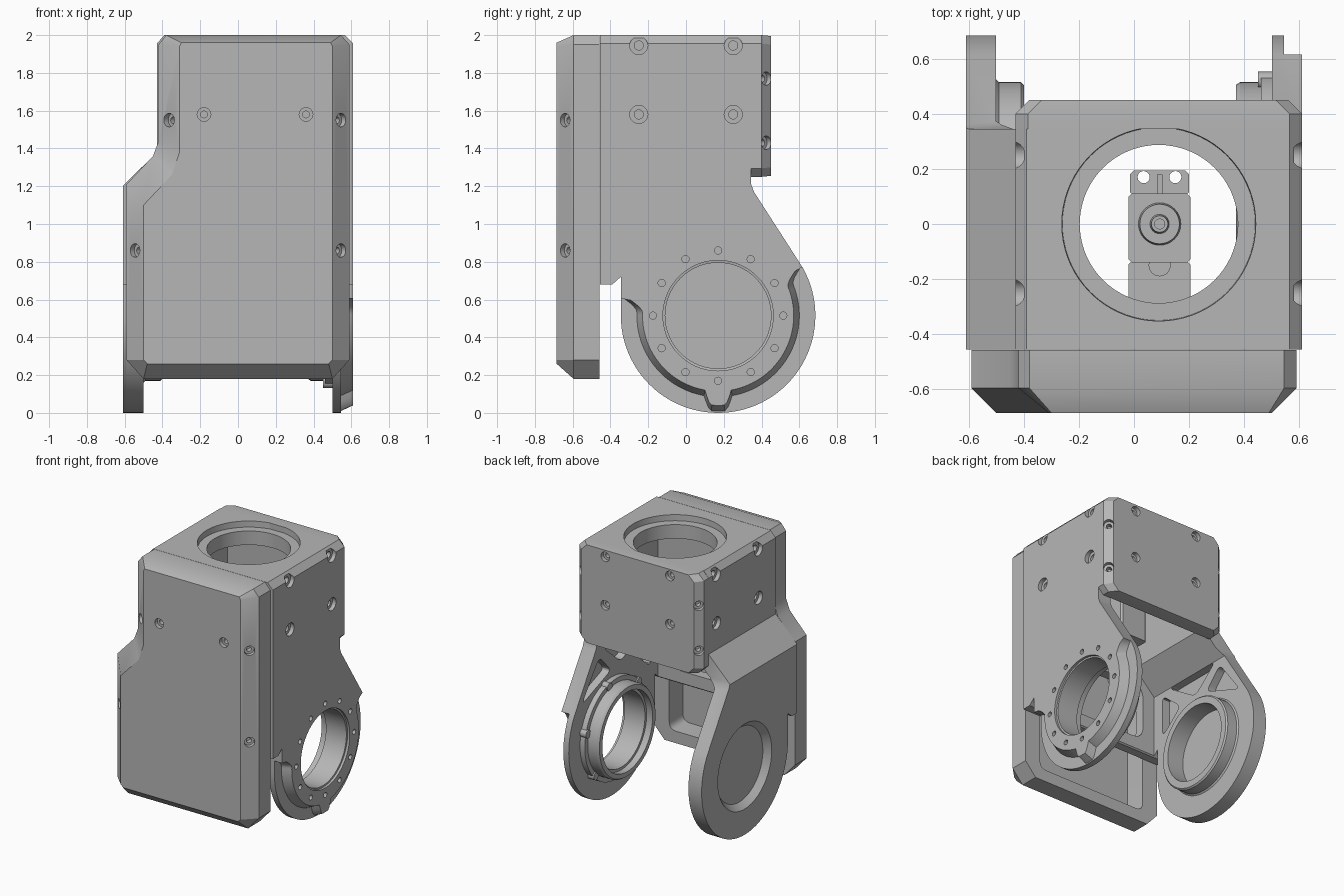
import bpy, bmesh, math
from mathutils import Vector

cube = bpy.data.objects.get("Cube")
if cube:
    bpy.data.objects.remove(cube, do_unlink=True)

grey = bpy.data.materials.new("machined_grey")
grey.use_nodes = True
GREY = (0.47, 0.47, 0.47, 1)
grey.diffuse_color = GREY
next(n for n in grey.node_tree.nodes if n.type == 'BSDF_PRINCIPLED').inputs["Base Color"].default_value = GREY

HUB_Y, HUB_Z, ARM_R = 0.17, 0.515, 0.515
BODY_X = 0.09


def make(name, rings, closed_ring=False):
    """Skin a list of equal-length point loops; cap the ends or close the tube."""
    bm = bmesh.new()
    loops = [[bm.verts.new(p) for p in ring] for ring in rings]
    n = len(loops[0])
    pairs = list(zip(loops, loops[1:]))
    if closed_ring:
        pairs.append((loops[-1], loops[0]))
    else:
        bm.faces.new(loops[0])
        bm.faces.new(loops[-1])
    for a, b in pairs:
        for i in range(n):
            j = (i + 1) % n
            bm.faces.new((a[i], a[j], b[j], b[i]))
    bmesh.ops.recalc_face_normals(bm, faces=bm.faces)
    mesh = bpy.data.meshes.new(name)
    bm.to_mesh(mesh)
    bm.free()
    mesh.materials.append(grey)
    obj = bpy.data.objects.new(name, mesh)
    bpy.context.scene.collection.objects.link(obj)
    return obj


def loft(name, axis, sections):
    place = {'x': lambda t, u, v: (t, u, v), 'y': lambda t, u, v: (u, t, v), 'z': lambda t, u, v: (u, v, t)}[axis]
    return make(name, [[place(t, u, v) for u, v in pts] for t, pts in sections])


def prism(name, axis, pts, a, b):
    return loft(name, axis, [(a, pts), (b, pts)])


def rect(u0, u1, v0, v1):
    return [(u0, v0), (u1, v0), (u1, v1), (u0, v1)]


def clipped(u0, u1, v0, v1, c):
    return [(u0 + c, v0), (u1 - c, v0), (u1, v0 + c), (u1, v1 - c),
            (u1 - c, v1), (u0 + c, v1), (u0, v1 - c), (u0, v0 + c)]


def rounded(pts, r, steps=5):
    out = []
    for i, p in enumerate(pts):
        p = Vector(p)
        a = p + (Vector(pts[i - 1]) - p).normalized() * r
        b = p + (Vector(pts[(i + 1) % len(pts)]) - p).normalized() * r
        for k in range(steps + 1):
            t = k / steps
            out.append(tuple(a * (1 - t) ** 2 + p * 2 * t * (1 - t) + b * t * t))
    return out


def lathe(name, origin, direction, profile, sides=48, tube=False):
    """Stacked circles (radius, distance along the direction)."""
    d = Vector(direction).normalized()
    q = d.to_track_quat('Z', 'Y')
    o = Vector(origin)
    ring = [2 * math.pi * i / sides for i in range(sides)]
    return make(name, [[o + q @ Vector((r * math.cos(a), r * math.sin(a), t)) for a in ring]
                       for r, t in profile], tube)


def boolean(obj, tools, operation='DIFFERENCE'):
    for tool in tools:
        tool.hide_render = True
        mod = obj.modifiers.new("cut", 'BOOLEAN')
        mod.operation, mod.solver, mod.object = operation, 'EXACT', tool
    bpy.context.view_layer.update()
    mesh = bpy.data.meshes.new_from_object(obj.evaluated_get(bpy.context.evaluated_depsgraph_get()))
    obj.modifiers.clear()
    obj.data = mesh
    for tool in tools:
        bpy.data.objects.remove(tool, do_unlink=True)


def screw_hole(origin, direction, r=0.036):
    return lathe("screw_cutter", origin, direction,
                 [(r / 2, -0.07), (r / 2, -0.03), (r, -0.03), (r, 0.1)], 20)


def arc(r, a0, a1, n):
    for i in range(n + 1):
        a = math.radians(a0 + (a1 - a0) * i / n)
        yield (HUB_Y + r * math.cos(a), HUB_Z + r * math.sin(a))


# Yoke body: front outline crossed with the side outline
body = prism("yoke_body", 'y', [(-.61, -.05), (.61, -.05), (.61, 1.955), (.565, 2), (-.39, 2),
                                (-.43, 1.955), (-.43, 1.38), (-.61, 1.2)], -.6, .8)
side = [(-.455, .68), (-.39, .68), (-.345, .72)] + list(arc(ARM_R, 180, 389.5, 56))
side += [(.36, 1.17), (.345, 1.21), (.345, 2.1), (-.455, 2.1)]
boolean(body, [prism("side_outline", 'x', side, -.8, .8)], 'INTERSECT')

# Hollow between the arms, front window, top opening
cuts = [prism("cavity", 'y', [(-.5, -.1), (.5, -.1), (.5, 1.85), (-.33, 1.85), (-.33, 1.32), (-.5, 1.15)], -.38, .9),
        prism("window", 'y', rounded(rect(-.4, .4, .78, 1.2), .1), -.6, -.3),
        lathe("top_opening", (BODY_X, 0, 0), (0, 0, 1),
              [(.287, 1.7), (.287, 1.955), (.35, 1.955), (.357, 2.1)], 72)]

# Bearing bore, blind cup and shallow outer dish
hub = (0, HUB_Y, HUB_Z)
cuts += [lathe("bore", hub, (1, 0, 0), [(.28, .3), (.28, .59), (.292, .592), (.292, .8)], 72),
         lathe("cup", hub, (1, 0, 0), [(.285, -.535), (.285, -.3)], 72),
         lathe("dish", hub, (1, 0, 0), [(.28, -.565), (.33, -.62), (.33, -.7)], 72)]

# Stepped flange around the bored arm, with a pointer at the bottom


def step_outline(r):
    pts = []
    for a in range(170, 391, 2):
        bump = max(0, min(1, (10 - abs(a - 270)) / 5))
        flare = max(0, 1 - min(a - 170, 390 - a) / 8) ** 2
        rr = r + 0.075 * bump + 0.07 * flare
        pts.append((rr, a))
    ring = [next(arc(rr, a, a, 1)) for rr, a in pts]
    return ring + list(arc(.75, 390, 170, 30))


cuts.append(loft("flange_step", 'x', [(.545, step_outline(.43)), (.61, step_outline(.4)), (.7, step_outline(.4))]))
for y, z in arc(.345, 0, 330, 11):
    cuts.append(lathe("bolt_cutter", (.61, y, z), (1, 0, 0), [(.019, -.06), (.019, .1)], 16))

# Lightening pockets inside both arms
pockets = [[(-.29, .8), (-.29, 1.12), (-.1, .96)], [(-.22, 1.15), (.27, 1.15), (.06, .97)],
           [(.32, 1.1), (.53, .82), (.18, .95)]]
for tri in pockets:
    for s in (-1, 1):
        cuts.append(prism("pocket", 'x', rounded(tri, .05), s * .4, s * .56))

# Side screws on both faces
for x, s in ((.61, 1), (-.43, -1)):
    for y in (-.25, .25):
        for z in (1.58, 1.945):
            cuts.append(screw_hole((x, y, z), (s, 0, 0), .048))
boolean(body, cuts)

# Bearing seats on the inner arm faces
lathe("bored_arm_seat", hub, (1, 0, 0), [(.28, .505), (.38, .505), (.38, .46), (.345, .46), (.345, .385),
                                        (.335, .37), (.3, .37), (.3, .42), (.28, .42)], 72, True)
lathe("blind_arm_seat", hub, (1, 0, 0), [(.285, -.505), (.36, -.505), (.345, -.49), (.345, -.41),
                                        (.335, -.4), (.285, -.4)], 72, True)
for k in range(6):
    y, z = list(arc(.365, 15, 315, 5))[k]
    lathe("seat_lug", (.45, y, z), (1, 0, 0), [(.03, 0), (.03, .055)], 16)

# Front cover with bevelled rim and hollow back
outer = [(-.5, .18), (.5, .18), (.59, .28), (.59, 1.95), (.545, 2), (-.38, 2), (-.42, 1.95),
         (-.42, 1.44), (-.45, 1.36), (-.59, 1.21), (-.59, .28)]
inner = [(-.48, .26), (.48, .26), (.5, .28), (.5, 1.94), (.49, 1.96), (-.3, 1.96), (-.31, 1.94),
         (-.31, 1.38), (-.35, 1.26), (-.5, 1.1), (-.5, .28)]
cover = loft("front_cover", 'y', [(-.457, outer), (-.595, outer), (-.685, inner)])
hollow = [(-.46, .27), (.46, .27), (.46, 1.85), (-.28, 1.85), (-.28, 1.3), (-.46, 1.1)]
cuts = [prism("cover_hollow", 'y', rounded(hollow, .06), -.62, -.3)]
for x in (-.18, .36):
    cuts.append(screw_hole((x, -.685, 1.58), (0, -1, 0)))
for x, z, s in ((-.365, 1.55, -1), (.545, 1.55, 1), (-.545, .86, -1), (.545, .86, 1)):
    cuts.append(screw_hole((x, -.64, z), (s, -1, 0)))
boolean(cover, cuts)

# Rear cover plate
rear = loft("rear_cover", 'y', [(.345, clipped(-.43, .61, 1.25, 2, .045)), (.4, clipped(-.43, .61, 1.25, 2, .045)),
                                (.45, clipped(-.38, .56, 1.255, 1.995, .045))])
cuts = [screw_hole((x, .45, z), (0, 1, 0)) for x in (-.18, .36) for z in (1.58, 1.945)]
for x, s in ((-.405, -1), (.585, 1)):
    cuts += [screw_hole((x, .425, z), (s, 1, 0)) for z in (1.43, 1.77)]
boolean(rear, cuts)

# Slotted inner floor


def tab_holes():
    return [lathe("tab_hole", (x, .17, 0), (0, 0, 1), [(.022, 1), (.022, 1.8)], 20) for x in (.035, .15)]


floor = prism("inner_floor", 'z', rect(-.38, .52, -.4, .36), 1.27, 1.33)
boolean(floor, [prism("slot", 'z', rounded(rect(-.14, .33, y0, y1), .07), 1.2, 1.4)
                for y0, y1 in ((0, .115), (-.34, -.065))] + tab_holes())

# Small actuator standing on the floor
prism("actuator_case", 'z', clipped(-.02, .205, -.14, .11, .012), 1.2, 1.55)
prism("actuator_base", 'z', clipped(-.02, .205, -.3, -.135, .012), 1.2, 1.5)
tab = prism("actuator_tab", 'z', clipped(-.015, .2, .1, .195, .015), 1.44, 1.48)
boolean(tab, tab_holes())
prism("tab_rib", 'z', rect(.083, .103, .1, .18), 1.48, 1.51)
lathe("actuator_gear_cap", (.093, 0, 0), (0, 0, 1), [(.078, 1.54), (.072, 1.6), (.035, 1.6), (.03, 1.65),
                                                   (.018, 1.65), (.018, 1.63)], 32)
lathe("actuator_front_cap", (.093, -.15, 0), (0, 0, 1), [(.04, 1.49), (.04, 1.54)], 24)

# Smooth round walls, keep machined edges crisp
bpy.ops.object.select_all(action='DESELECT')
for obj in bpy.context.scene.objects:
    if obj.type == 'MESH' and grey.name in obj.data.materials:
        obj.select_set(True)
        bpy.context.view_layer.objects.active = obj
bpy.ops.object.shade_smooth_by_angle(angle=math.radians(30))
